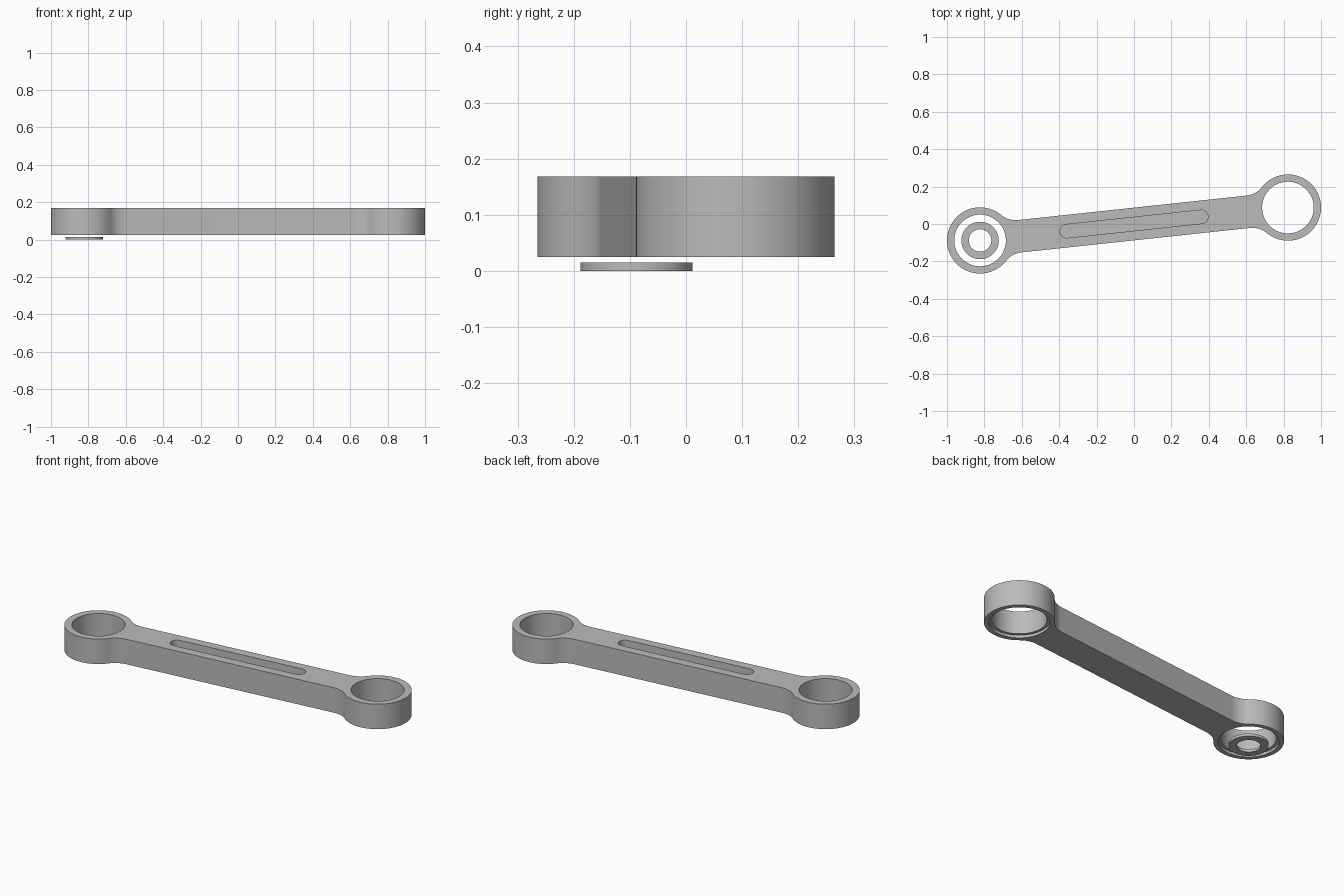
import bpy, bmesh
from math import sin, cos, pi, atan2, hypot, sqrt
from mathutils import Matrix

if "Cube" in bpy.data.objects:
    bpy.data.objects.remove(bpy.data.objects["Cube"])

CX, CY = 0.823, 0.088           # ring centre
HALF, TILT = hypot(CX, CY), atan2(CY, CX)
RING_R, HOLE_R, BAR_H, FILLET = 0.177, 0.138, 0.087, 0.12
Z0, Z1 = 0.025, 0.168

steel = bpy.data.materials.new("grey steel")
steel.use_nodes = True
steel.diffuse_color = (0.5, 0.5, 0.5, 1)
steel.node_tree.nodes["Principled BSDF"].inputs["Base Color"].default_value = (0.5, 0.5, 0.5, 1)


def arc(cx, cy, r, a0, a1, n):
    return [(cx + r * cos(a0 + (a1 - a0) * i / n), cy + r * sin(a0 + (a1 - a0) * i / n))
            for i in range(n + 1)]


def circle(cx, cy, r, n=96):
    return arc(cx, cy, r, 0, 2 * pi, n)[:-1]


def prism(name, outline, z0, z1):
    """Extrude a flat outline upwards."""
    bm = bmesh.new()
    face = bm.faces.new([bm.verts.new((x, y, z0)) for x, y in outline])
    top = bmesh.ops.extrude_face_region(bm, geom=[face])["geom"]
    bmesh.ops.translate(bm, vec=(0, 0, z1 - z0),
                        verts=[v for v in top if isinstance(v, bmesh.types.BMVert)])
    bmesh.ops.recalc_face_normals(bm, faces=bm.faces)
    mesh = bpy.data.meshes.new(name)
    bm.to_mesh(mesh)
    bm.free()
    mesh.materials.append(steel)
    obj = bpy.data.objects.new(name, mesh)
    bpy.context.collection.objects.link(obj)
    return obj


def activate(obj):
    bpy.ops.object.select_all(action="DESELECT")
    obj.select_set(True)
    bpy.context.view_layer.objects.active = obj


def cut(obj, outline, z0, z1):
    cutter = prism("cutter", outline, z0, z1)
    cutter.hide_render = True
    mod = obj.modifiers.new("cut", "BOOLEAN")
    mod.operation, mod.solver, mod.object = "DIFFERENCE", "EXACT", cutter
    activate(obj)
    bpy.ops.object.modifier_apply(modifier=mod.name)
    bpy.data.objects.remove(cutter)


def smooth(obj):
    activate(obj)
    bpy.ops.object.shade_smooth_by_angle(angle=0.5)


# Arm outline: one end with its two neck fillets, then the same turned half round
neck = sqrt((RING_R + FILLET) ** 2 - (BAR_H + FILLET) ** 2)
join = atan2(BAR_H + FILLET, neck)
fx, fy = HALF - neck, BAR_H + FILLET
end = arc(fx, -fy, FILLET, pi / 2, join, 12)
end += arc(HALF, 0, RING_R, join - pi, pi - join, 72)[1:-1]
end += arc(fx, fy, FILLET, -join, -pi / 2, 12)
arm = prism("connecting_arm", end + [(-x, -y) for x, y in end], Z0, Z1)

# Bores with a shallow step underneath
for side in (-1, 1):
    cut(arm, circle(side * HALF, 0, HOLE_R), 0, 0.3)
    cut(arm, circle(side * HALF, 0, 0.153), 0, Z0 + 0.015)

# Long blind slot in the upper face
SLOT_R, SLOT_X = 0.036, 0.362
slot = arc(SLOT_X, 0, SLOT_R, -pi / 2, pi / 2, 20)
cut(arm, slot + [(-x, -y) for x, y in slot], Z1 - 0.07, 0.3)

arm.data.transform(Matrix.Rotation(TILT, 4, "Z"))
smooth(arm)

# Loose washer below the right-hand bore
washer = prism("washer", circle(-CX, -CY, 0.1), 0, 0.015)
cut(washer, circle(-CX, -CY, 0.06), -0.1, 0.1)
smooth(washer)
